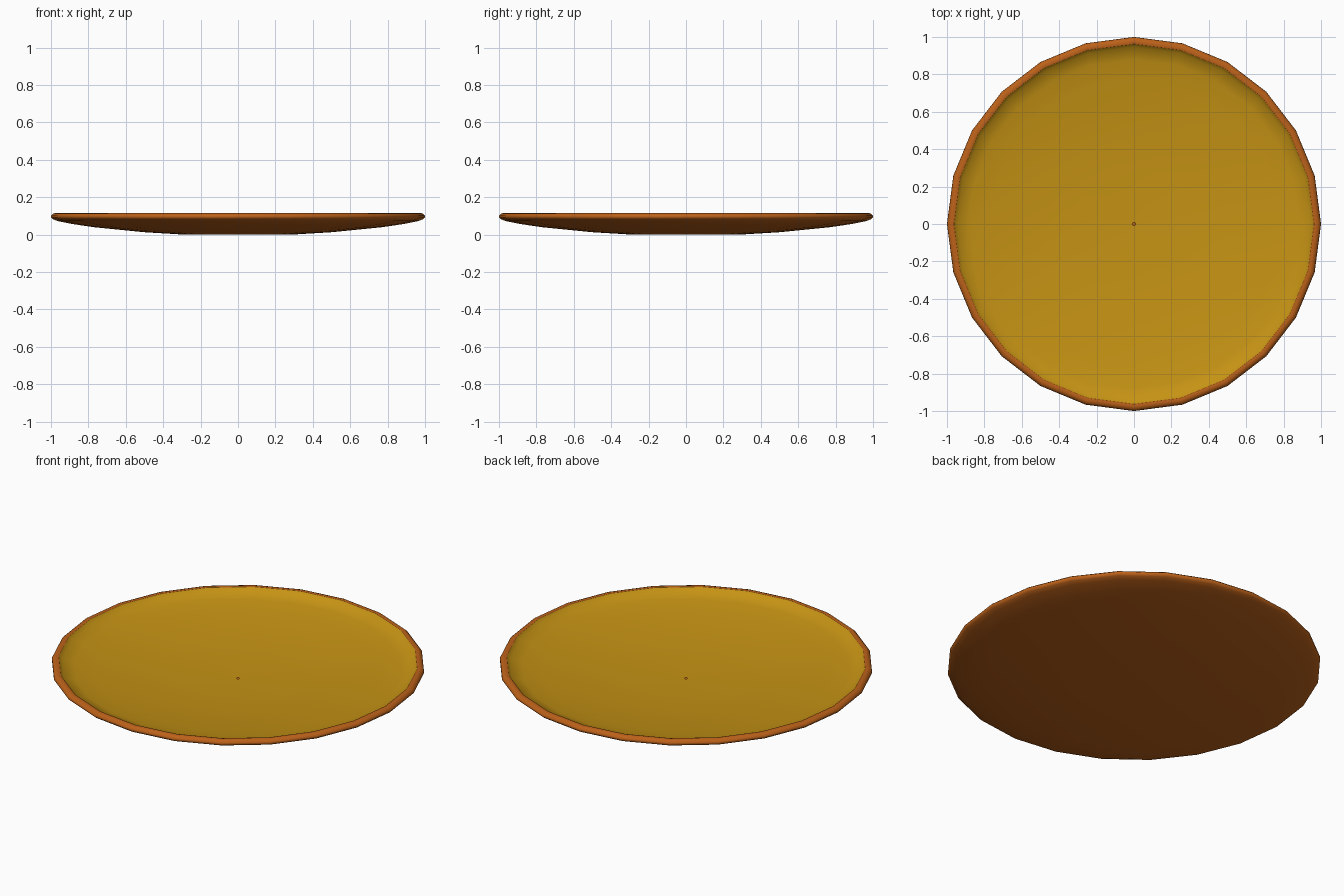
import bpy, bmesh, math

if "Cube" in bpy.data.objects:
    bpy.data.objects.remove(bpy.data.objects["Cube"])

SIDES = 24

def material(name, color):
    m = bpy.data.materials.new(name)
    m.diffuse_color = (*color, 1)
    m.use_nodes = True
    m.node_tree.nodes["Principled BSDF"].inputs["Base Color"].default_value = m.diffuse_color
    return m

def lathe(name, profile, mat, cap_start=False):
    """Spin a list of (radius, z) points into a 24-sided surface."""
    bm = bmesh.new()
    rings = []
    for r, z in profile:
        rings.append([bm.verts.new((r * math.cos(2 * math.pi * i / SIDES),
                                    r * math.sin(2 * math.pi * i / SIDES), z))
                      for i in range(SIDES)])
    for a, b in zip(rings, rings[1:]):
        for i in range(SIDES):
            j = (i + 1) % SIDES
            bm.faces.new((a[i], a[j], b[j], b[i]))
    if cap_start:
        bm.faces.new(rings[0])
    for f in bm.faces:
        f.smooth = True
    me = bpy.data.meshes.new(name)
    bm.normal_update()
    bm.to_mesh(me)
    bm.free()
    ob = bpy.data.objects.new(name, me)
    me.materials.append(mat)
    bpy.context.collection.objects.link(ob)
    return ob

orange = material("orange_glaze", (0.50, 0.12, 0.01))
gold = material("gold_glaze", (0.56, 0.29, 0.007))

# Underside and rounded rim (running from the top lip down to the base)
outer = [(0.962, 0.113), (0.975, 0.116), (0.988, 0.112), (0.999, 0.102),
         (1.0, 0.092), (0.99, 0.083), (0.965, 0.073), (0.88, 0.056),
         (0.77, 0.040), (0.50, 0.013), (0.30, 0.001), (0.01, 0.0)]
lathe("plate_underside", outer[::-1], orange, cap_start=True)

# Shallow dished top with the tiny centre hole
inner = [(0.008, 0.020), (0.30, 0.024), (0.50, 0.035), (0.77, 0.062),
         (0.88, 0.079), (0.945, 0.095), (0.962, 0.113)]
lathe("plate_dish", inner, gold)

# Make normals consistent: underside faces out, dish faces up
for name, up in (("plate_underside", False), ("plate_dish", True)):
    me = bpy.data.objects[name].data
    bm = bmesh.new()
    bm.from_mesh(me)
    bmesh.ops.recalc_face_normals(bm, faces=bm.faces)
    bm.normal_update()
    low = min(bm.faces, key=lambda f: f.calc_center_median().z)
    if (low.normal.z > 0) != up:
        bmesh.ops.reverse_faces(bm, faces=bm.faces)
    bm.to_mesh(me)
    bm.free()
